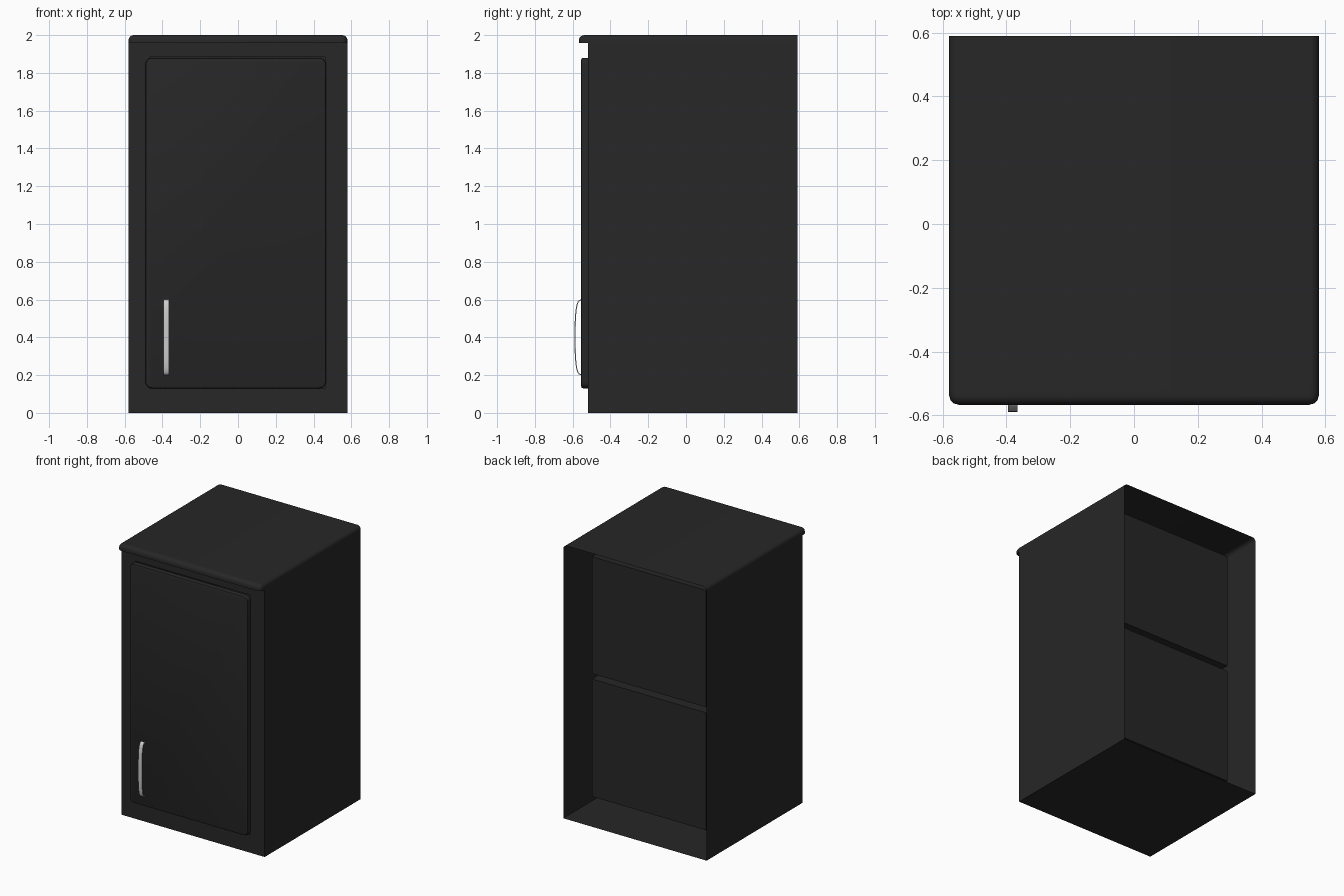
import bpy, bmesh, math
from mathutils import Vector

if "Cube" in bpy.data.objects:
    bpy.data.objects.remove(bpy.data.objects["Cube"])

black = bpy.data.materials.new("black_finish")
black.diffuse_color = (0.02, 0.02, 0.02, 1)
black.use_nodes = True
black.node_tree.nodes["Principled BSDF"].inputs["Base Color"].default_value = black.diffuse_color


def finish(bm, name, mat=None, smooth=True):
    bmesh.ops.remove_doubles(bm, verts=bm.verts, dist=1e-5)
    me = bpy.data.meshes.new(name)
    bm.to_mesh(me)
    bm.free()
    ob = bpy.data.objects.new(name, me)
    bpy.context.collection.objects.link(ob)
    if mat:
        me.materials.append(mat)
    if smooth:
        bpy.ops.object.select_all(action='DESELECT')
        ob.select_set(True)
        bpy.context.view_layer.objects.active = ob
        bpy.ops.object.shade_smooth_by_angle(angle=math.radians(40))
    return ob


def quad(bm, *pts):
    bm.faces.new([bm.verts.new(p) for p in pts])


def box(x0, x1, y0, y1, z0, z1):
    bm = bmesh.new()
    bmesh.ops.create_cube(bm, size=1)
    for v in bm.verts:
        v.co = Vector((x1 if v.co.x > 0 else x0,
                       y1 if v.co.y > 0 else y0,
                       z1 if v.co.z > 0 else z0))
    return bm


def bevel(bm, test, radius, segments):
    edges = [e for e in bm.edges if test(e.verts[0].co, e.verts[1].co)]
    bmesh.ops.bevel(bm, geom=edges, offset=radius, segments=segments,
                    profile=0.5, affect='EDGES')


W, F, B, TOP = 0.58, -0.52, 0.59, 1.957
INNER_BACK = 0.43

# cabinet body: open-backed outer shell, framed front and two inner compartments
bm = bmesh.new()
for x in (-W, W):
    quad(bm, (x, F, 0), (x, B, 0), (x, B, TOP), (x, F, TOP))
quad(bm, (-W, F, 0), (-W, B, 0), (W, B, 0), (W, F, 0))
xs = [-W, -0.465, 0.46, W]
zs = [0, 0.13, 0.99, 1.03, 1.885, TOP]
for i in range(3):
    for j in range(5):
        x0, x1, z0, z1 = xs[i], xs[i + 1], zs[j], zs[j + 1]
        if i == 1 and j in (1, 3):
            # compartment: four sides and a back panel
            c = [(x0, z0), (x1, z0), (x1, z1), (x0, z1)]
            for (ax, az), (bx, bz) in zip(c, c[1:] + c[:1]):
                quad(bm, (ax, F, az), (bx, F, bz),
                     (bx, INNER_BACK, bz), (ax, INNER_BACK, az))
            quad(bm, *[(x, INNER_BACK, z) for x, z in c])
        else:
            quad(bm, (x0, F, z0), (x1, F, z0), (x1, F, z1), (x0, F, z1))
finish(bm, "cabinet_body", black, smooth=False)

# countertop with rounded corners and a front lip, open at the back
bm = box(-W, W, -0.567, B, TOP, 2.0)
bevel(bm, lambda a, b: abs(a.z - b.z) > 0.01 and a.y < 0, 0.03, 3)
bevel(bm, lambda a, b: a.z > 1.99 and b.z > 1.99 and min(a.y, b.y) < 0.5, 0.028, 4)
bmesh.ops.bisect_plane(bm, geom=bm.verts[:] + bm.edges[:] + bm.faces[:],
                       plane_co=(0, F, 0), plane_no=(0, 1, 0))
bm.normal_update()
bmesh.ops.delete(bm, geom=[
    f for f in bm.faces
    if f.normal.y > 0.9 or (f.normal.z < -0.9 and f.calc_center_median().y > F)],
    context='FACES')
finish(bm, "countertop", black)

# door with rounded corners and softened front edge
bm = box(-0.49, 0.466, -0.555, F, 0.13, 1.88)
bevel(bm, lambda a, b: abs(a.y - b.y) > 0.01, 0.035, 5)
bevel(bm, lambda a, b: a.y < -0.55 and b.y < -0.55, 0.01, 2)
finish(bm, "door", black)

# bow handle: flat strip swept along an arched side profile
N, T = 24, 0.006
x0, x1 = -0.395, -0.365
rings = []
bm = bmesh.new()
for i in range(N + 1):
    a = math.pi * i / N
    c, s = math.cos(a), math.sin(a)
    p = 2 / 3
    dz = math.copysign(abs(c) ** p, c)
    dy = max(s, 0) ** p
    ring = [(0.2, 0.037), (0.2 - T, 0.037 - T)]
    (zo, yo), (zi, yi) = [(0.4 + h * dz, -0.553 - d * dy) for h, d in ring]
    rings.append([bm.verts.new(q) for q in
                  ((x0, yo, zo), (x1, yo, zo), (x1, yi, zi), (x0, yi, zi))])
for a, b in zip(rings, rings[1:]):
    for k in range(4):
        bm.faces.new((a[k], a[(k + 1) % 4], b[(k + 1) % 4], b[k]))
bm.faces.new(rings[0])
bm.faces.new(rings[-1])
bmesh.ops.recalc_face_normals(bm, faces=bm.faces)
finish(bm, "door_handle")
